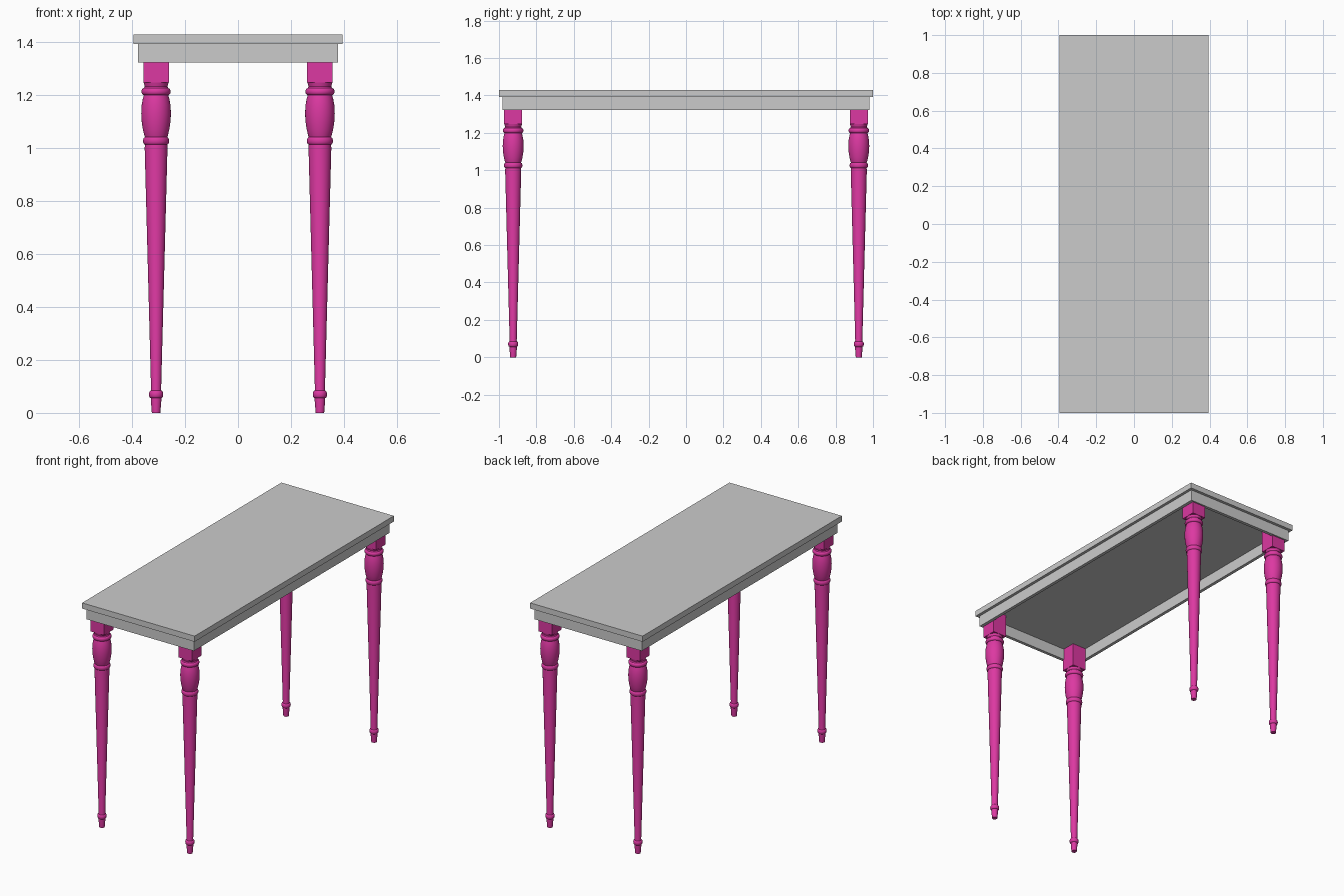
import bpy, bmesh, math
from mathutils import Matrix

if "Cube" in bpy.data.objects:
    bpy.data.objects.remove(bpy.data.objects["Cube"])

TOP_Z, UNDER_Z, APRON_Z = 1.428, 1.392, 1.322
LEG_X, LEG_Y = 0.309, 0.924
SEG = 32

pink = bpy.data.materials.new("pink_paint")
pink.diffuse_color = (0.72, 0.04, 0.36, 1)
pink.use_nodes = True
pink.node_tree.nodes["Principled BSDF"].inputs["Base Color"].default_value = pink.diffuse_color


def box(bm, x0, x1, y0, y1, z0, z1):
    m = Matrix.Translation(((x0 + x1) / 2, (y0 + y1) / 2, (z0 + z1) / 2)) \
        @ Matrix.Diagonal((x1 - x0, y1 - y0, z1 - z0, 1))
    bmesh.ops.create_cube(bm, size=1, matrix=m)


def finish(bm, name):
    mesh = bpy.data.meshes.new(name)
    bmesh.ops.recalc_face_normals(bm, faces=bm.faces)
    bm.to_mesh(mesh)
    bm.free()
    ob = bpy.data.objects.new(name, mesh)
    bpy.context.collection.objects.link(ob)
    return ob


def bead(z, r_in, r_out, half_h, n=8):
    # half-round ring profile
    return [(r_in + (r_out - r_in) * math.sin(math.pi * i / n),
             z - half_h * math.cos(math.pi * i / n)) for i in range(n + 1)]


# table top
bm = bmesh.new()
box(bm, -0.395, 0.395, -1, 1, UNDER_Z, TOP_Z)
finish(bm, "table_top")

# apron: open rectangular frame under the top
bm = bmesh.new()
AX, AY, T = 0.377, 0.982, 0.02
rings = [[bm.verts.new((sx * x, sy * y, z)) for sx, sy in ((-1, -1), (1, -1), (1, 1), (-1, 1))]
         for x, y, z in ((AX, AY, APRON_Z), (AX, AY, UNDER_Z),
                         (AX - T, AY - T, UNDER_Z), (AX - T, AY - T, APRON_Z))]
for k in range(4):
    a, b = rings[k], rings[(k + 1) % 4]
    for i in range(4):
        j = (i + 1) % 4
        bm.faces.new((a[i], a[j], b[j], b[i]))
finish(bm, "apron")

# turned leg profile (radius, height), bottom to top
profile = [(0.016, 0), (0.020, 0.05)]
profile += bead(0.070, 0.020, 0.027, 0.014)
profile += [(0.019, 0.09), (0.043, 1.0)]
profile += bead(1.026, 0.042, 0.049, 0.014)
profile += [(0.044, 1.045), (0.050, 1.07), (0.0545, 1.10), (0.056, 1.13),
            (0.0545, 1.16), (0.050, 1.185), (0.047, 1.195)]
profile += bead(1.212, 0.046, 0.055, 0.013)
profile += [(0.043, 1.232), (0.048, 1.25)]

# leg: lathe plus square block reaching up inside the apron
bm = bmesh.new()
loops = [[bm.verts.new((r * math.cos(2 * math.pi * i / SEG), r * math.sin(2 * math.pi * i / SEG), z))
          for i in range(SEG)] for r, z in profile]
for a, b in zip(loops, loops[1:]):
    for i in range(SEG):
        j = (i + 1) % SEG
        bm.faces.new((a[i], a[j], b[j], b[i]))
bm.faces.new(loops[0][::-1])
bm.faces.new(loops[-1])
box(bm, -0.048, 0.048, -0.048, 0.048, 1.247, UNDER_Z)
leg = finish(bm, "front_left_leg")
leg.data.materials.append(pink)
leg.location = (-LEG_X, -LEG_Y, 0)
bpy.context.view_layer.objects.active = leg
leg.select_set(True)
bpy.ops.object.shade_smooth_by_angle(angle=math.radians(35))

# remaining three legs share the mesh
for name, sx, sy in (("front_right_leg", 1, -1), ("back_left_leg", -1, 1), ("back_right_leg", 1, 1)):
    ob = leg.copy()
    ob.name = name
    ob.location = (sx * LEG_X, sy * LEG_Y, 0)
    bpy.context.collection.objects.link(ob)
